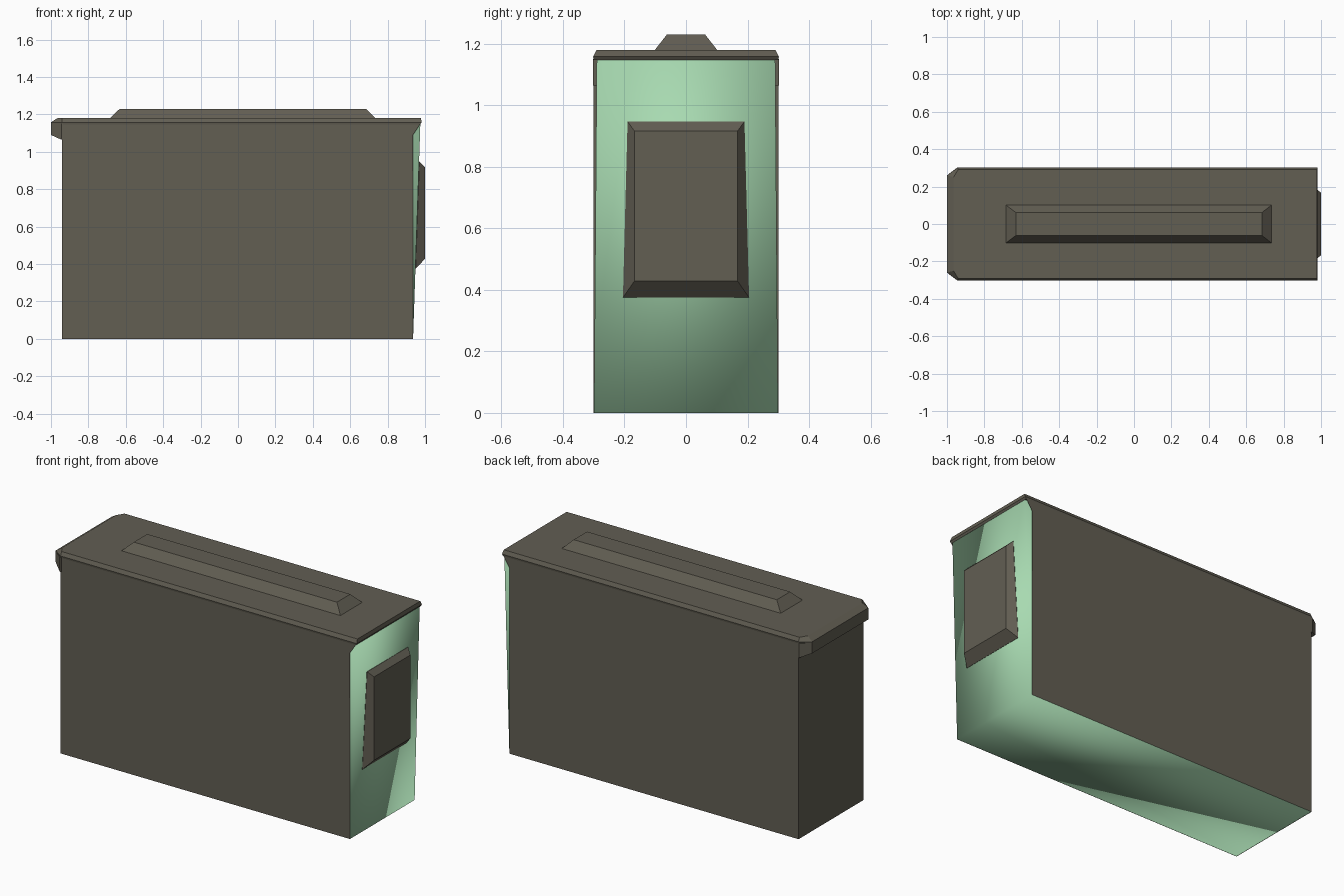
import bpy

if "Cube" in bpy.data.objects:
    bpy.data.objects.remove(bpy.data.objects["Cube"])


def material(name, rgb):
    m = bpy.data.materials.new(name)
    m.diffuse_color = (*rgb, 1)
    m.use_nodes = True
    m.node_tree.nodes["Principled BSDF"].inputs["Base Color"].default_value = m.diffuse_color
    return m


OLIVE = material("olive drab", (0.122, 0.112, 0.086))
GREEN = material("pale green", (0.39, 0.70, 0.44))


def add_mesh(name, verts, faces, mat, smooth=False):
    me = bpy.data.meshes.new(name)
    me.from_pydata(verts, [], faces)
    me.materials.append(mat)
    for p in me.polygons:
        p.use_smooth = smooth
    ob = bpy.data.objects.new(name, me)
    bpy.context.collection.objects.link(ob)
    return ob


def loft(name, rings, mat, smooth=False):
    """Skin a stack of rings (counter-clockwise seen from the last ring) and cap both ends."""
    n = len(rings[0])
    verts = [v for r in rings for v in r]
    faces = [tuple(reversed(range(n))), tuple(range(len(verts) - n, len(verts)))]
    for k in range(len(rings) - 1):
        for i in range(n):
            j = (i + 1) % n
            faces.append((k * n + i, k * n + j, (k + 1) * n + j, (k + 1) * n + i))
    return add_mesh(name, verts, faces, mat, smooth)


def rect(x0, x1, y, z):
    return [(x0, -y, z), (x1, -y, z), (x1, y, z), (x0, y, z)]


# Inner box: leaning end, slightly narrower at the top, softly shaded
loft("inner_box", [rect(-0.938, 0.936, 0.299, 0), rect(-0.938, 0.975, 0.29, 1.152)],
     GREEN, smooth=True)

# Outer sheets on both long sides, flaring out under the lid
outline = [(-0.94, 0), (0.936, 0), (0.936, 1.09), (0.975, 1.15), (-0.94, 1.15)]
for side, name in ((-1, "front_sheet"), (1, "back_sheet")):
    face = list(range(5)) if side < 0 else list(reversed(range(5)))
    add_mesh(name, [(x, side * 0.30, z) for x, z in outline], [face], OLIVE)

# Outer sheet on the left end
add_mesh("left_sheet", [(-0.94, y, z) for y, z in
                        ((-0.30, 0), (-0.30, 1.15), (0.30, 1.15), (0.30, 0))],
         [(3, 2, 1, 0)], OLIVE)


# Lid with chamfered left corners and a bevelled rim
def lid_ring(x_right, y, x_left, y_left, z):
    return [(x_right, -y, z), (x_right, y, z), (-0.94, y, z),
            (x_left, y_left, z), (x_left, -y_left, z), (-0.94, -y, z)]


loft("lid", [lid_ring(0.975, 0.30, -1.0, 0.26, 1.147),
             lid_ring(0.982, 0.302, -1.0, 0.26, 1.158),
             lid_ring(0.978, 0.291, -0.965, 0.25, 1.18)], OLIVE)

# Lip hanging down from the left end of the lid
plan = [(-0.935, -0.302), (-0.935, 0.302), (-0.945, 0.302),
        (-1.0, 0.26), (-1.0, -0.26), (-0.945, -0.302)]
loft("lid_lip", [[(x, y, 1.09 if x < -0.99 else 1.065) for x, y in plan],
                 [(x, y, 1.15) for x, y in plan]], OLIVE)

# Raised ridge on the lid
loft("lid_ridge", [rect(-0.69, 0.74, 0.105, 1.175), rect(-0.632, 0.685, 0.062, 1.23)], OLIVE)

# Latch plate on the right end, sunk slightly into the leaning face
loft("latch_plate", [
    [(0.945, -0.205, 0.375), (0.945, 0.205, 0.375), (0.962, 0.19, 0.947), (0.962, -0.19, 0.947)],
    [(0.95, -0.205, 0.375), (0.95, 0.205, 0.375), (0.97, 0.19, 0.947), (0.97, -0.19, 0.947)],
    [(1.0, -0.168, 0.428), (1.0, 0.168, 0.428), (1.0, 0.168, 0.917), (1.0, -0.168, 0.917)],
], OLIVE)
